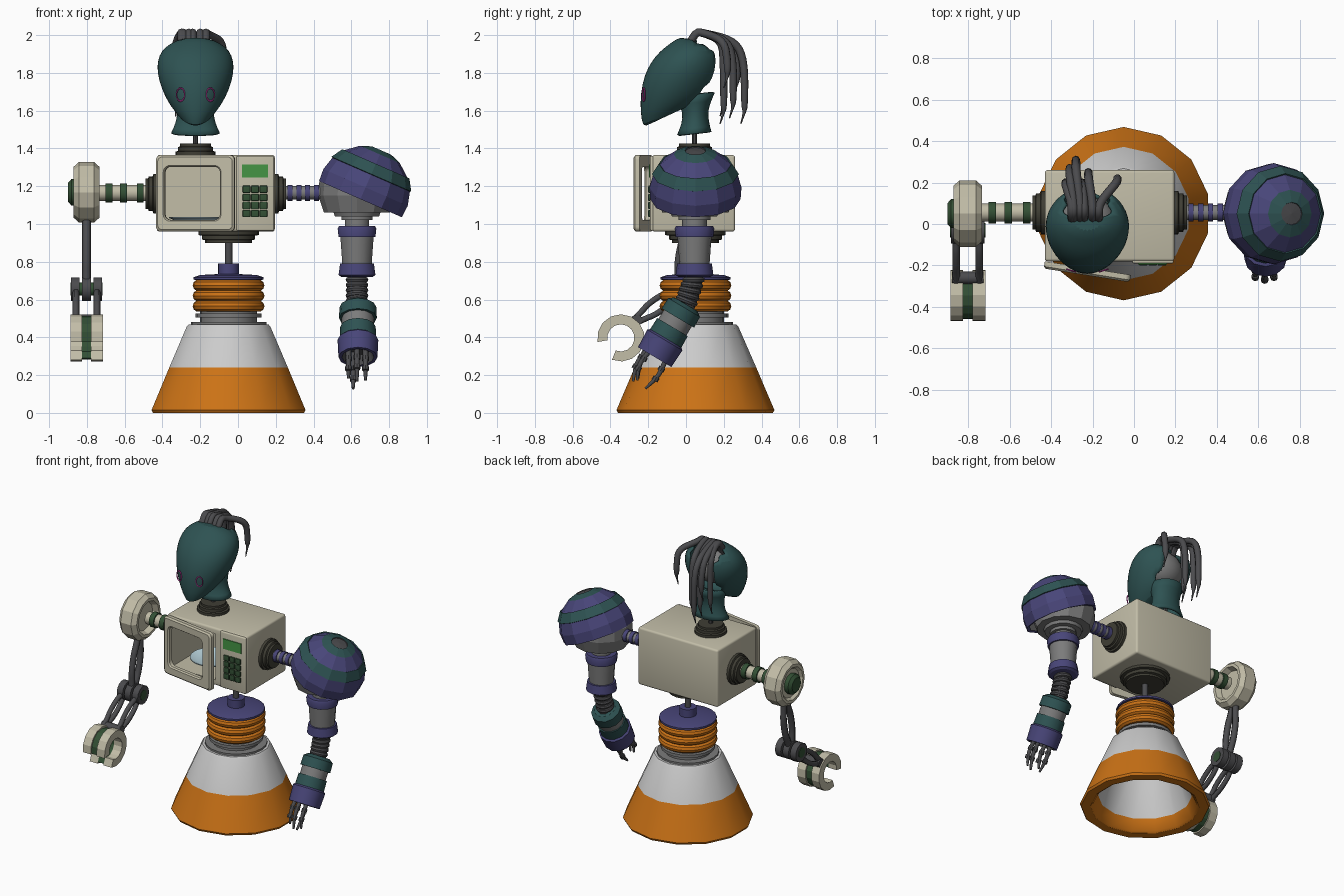
import bpy, bmesh
from math import sin, cos, pi, radians, tau
from mathutils import Vector, Matrix

if "Cube" in bpy.data.objects:
    bpy.data.objects.remove(bpy.data.objects["Cube"])

def M(name, *c):
    m = bpy.data.materials.new(name)
    m.diffuse_color = (*c, 1)
    m.use_nodes = True
    m.node_tree.nodes["Principled BSDF"].inputs["Base Color"].default_value = m.diffuse_color
    return m

CREAM, ORANGE = M("cream", .54, .51, .39), M("orange", .6, .17, .008)
TEAL, PURPLE = M("teal", .027, .085, .085), M("purple", .065, .06, .19)
DARK, STEEL = M("dark", .07, .07, .075), M("steel", .2, .2, .2)
OLIVE, GREEN = M("olive", .05, .048, .035), M("green", .033, .08, .035)
LCD, PINK = M("lcd", .06, .3, .06), M("pink", .6, .05, .4)
GLASS, WHITE = M("glass", .5, .68, .75), M("light_grey", .8, .8, .8)

def finish(name, bm, mats, smooth=True):
    bmesh.ops.remove_doubles(bm, verts=bm.verts, dist=1e-5)
    bmesh.ops.recalc_face_normals(bm, faces=bm.faces)
    me = bpy.data.meshes.new(name)
    bm.to_mesh(me); bm.free()
    for m in mats: me.materials.append(m)
    if smooth:
        me.shade_smooth()
        me.set_sharp_from_angle(angle=radians(32))
    ob = bpy.data.objects.new(name, me)
    bpy.context.collection.objects.link(ob)
    return ob

def skin(bm, loops, closed=True):
    """Quads between successive vertex loops; returns rows of faces."""
    rows = []
    for a, b in zip(loops, loops[1:]):
        n = len(a)
        rows.append([bm.faces.new((a[i], a[(i+1) % n], b[(i+1) % n], b[i])) for i in range(n)])
    return rows

def lathe(name, prof, n, loc, axis, mat, smooth=True):
    """Revolve (radius, height) points about an axis; mat may be one per segment."""
    bm = bmesh.new()
    q = Vector((0, 0, 1)).rotation_difference(Vector(axis))
    loops = [[bm.verts.new(Vector(loc) + q @ Vector((max(r, 1e-6)*cos(tau*i/n+pi/2), max(r, 1e-6)*sin(tau*i/n+pi/2), h)))
              for i in range(n)] for r, h in prof]
    mats = list(mat) if isinstance(mat, (list, tuple)) else [mat]
    uniq = list(dict.fromkeys(mats))
    for k, row in enumerate(skin(bm, loops)):
        for f in row: f.material_index = uniq.index(mats[min(k, len(mats)-1)])
    return finish(name, bm, uniq, smooth)

def disc(name, r, h, loc, axis, mat, n=20):
    return lathe(name, [(0, 0), (r, 0), (r, h), (0, h)], n, loc, axis, mat)

def ring(name, R, r, loc, axis, mat, n=24, k=10):
    return lathe(name, [(R+r*cos(tau*i/k), r*sin(tau*i/k)) for i in range(k+1)], n, loc, axis, mat)

def box(name, lo, hi, mat, bevel=0):
    bm = bmesh.new()
    lo, hi = Vector(lo), Vector(hi)
    bmesh.ops.create_cube(bm, size=1, matrix=Matrix.Translation((lo+hi)/2) @ Matrix.Diagonal((*(hi-lo), 1)))
    if bevel: bmesh.ops.bevel(bm, geom=bm.edges[:], offset=bevel, segments=3, profile=.5, affect='EDGES')
    return finish(name, bm, [mat])

def bake(ob):
    me = bpy.data.meshes.new_from_object(ob.evaluated_get(bpy.context.evaluated_depsgraph_get()))
    new = bpy.data.objects.new(ob.name, me)
    name = ob.name
    bpy.data.objects.remove(ob)
    bpy.context.collection.objects.link(new)
    new.name = name
    return new

def tube(name, pts, r, mat, radii=None, res=2):
    cu = bpy.data.curves.new(name, 'CURVE')
    cu.dimensions, cu.bevel_depth, cu.bevel_resolution, cu.use_fill_caps = '3D', r, res, True
    s = cu.splines.new('NURBS')
    s.points.add(len(pts)-1)
    for i, (p, c) in enumerate(zip(s.points, pts)):
        p.co = (*c, 1)
        p.radius = radii[i] if radii else 1
    s.order_u, s.use_endpoint_u, s.resolution_u = 3, True, 4
    cu.materials.append(mat)
    ob = bpy.data.objects.new(name, cu)
    bpy.context.collection.objects.link(ob)
    return bake(ob)

UP, DOWN, PX, NX = (0, 0, 1), (0, 0, -1), (1, 0, 0), (-1, 0, 0)
BX, BY = -.05, .05

# hollow skirt base and waist stack
lathe("skirt_base", [(0, .44), (.19, .44), (.3, .08), (.335, .01), (.35, 0), (.41, 0), (.418, .015), (.322, .24),
      (.228, .455), (.218, .467), (0, .467)], 14, (BX, BY, 0), UP, [WHITE]*2+[ORANGE]*5+[WHITE]*3)
lathe("waist_plates", [(0, .46), (.2, .46), (.2, .48), (.15, .48), (.15, .505), (.175, .505), (.175, .525), (.15, .525),
      (.15, .7), (0, .7)], 20, (BX, BY, 0), UP, STEEL)
for i in range(3): ring("waist_ring", .16, .03, (BX, BY, .565+.055*i), UP, ORANGE)
lathe("waist_cap", [(0, .7), (.185, .705), (.185, .718), (.15, .73), (.055, .735), (.055, .79), (0, .79)],
      20, (BX, BY, 0), UP, PURPLE)
disc("waist_rod", .02, .14, (BX, BY, .78), UP, DARK, 12)

# oven torso with cavity, panel and open door
body = box("oven_body", (-.43, -.18, .96), (.195, .26, 1.365), CREAM, .014)
cutter = box("cavity_cutter", (-.395, -.4, 1.0), (-.05, .21, 1.325), CREAM)
mod = body.modifiers.new("cavity", 'BOOLEAN')
mod.object, mod.operation, mod.solver = cutter, 'DIFFERENCE', 'EXACT'
bake(body)
bpy.data.objects.remove(cutter)
box("control_panel", (-.008, -.19, .964), (.191, -.17, 1.361), CREAM, .008)
box("display", (.02, -.196, 1.245), (.16, -.18, 1.315), LCD)
for i in range(3):
    for j in range(4):
        x, z = .045+.045*i, 1.055+.043*j
        box("button", (x-.02, -.2, z-.019), (x+.02, -.18, z+.019), GREEN, .004)
lathe("turntable", [(0, 0), (.1, 0), (.145, .02), (.145, .026), (.1, .01), (0, .01)], 24, (-.22, .03, 1.012), UP, GLASS)

def rrect(x0, x1, z0, z1, c, y):
    return [Vector((cx+c*cos(a+k*pi/8), y, cz+c*sin(a+k*pi/8)))
            for cx, cz, a in ((x1-c, z1-c, 0), (x0+c, z1-c, pi/2), (x0+c, z0+c, pi), (x1-c, z0+c, 1.5*pi)) for k in range(5)]
bm = bmesh.new()
frame = [(0, .42, .96, 1.365, .025, 0), (0, .42, .96, 1.365, .025, -.025), (.01, .41, .97, 1.355, .025, -.035),
         (.04, .35, 1.015, 1.31, .035, -.035), (.047, .343, 1.022, 1.303, .03, -.025), (.047, .343, 1.022, 1.303, .03, 0)]
R = Matrix.Translation((-.43, -.18, 0)) @ Matrix.Rotation(radians(-9), 4, 'Z')
loops = [[bm.verts.new(R @ p) for p in rrect(*f)] for f in frame]
skin(bm, loops + [loops[0]])
finish("oven_door", bm, [CREAM])

# dark collars where limbs meet the torso
for nm, loc, ax, r in (("neck_collar", (-.225, .045, 1.365), UP, .105), ("waist_collar", (BX, BY, .96), DOWN, .16),
                       ("right_collar", (.195, .055, 1.16), PX, .105), ("left_collar", (-.43, .055, 1.16), NX, .105)):
    lathe(nm, [(0, 0), (r, 0), (r, .018), (r*.88, .022), (r*.88, .042), (r*.78, .046), (r*.78, .06), (0, .06)], 20, loc, ax, OLIVE)
disc("neck_rod", .014, .2, (-.225, .045, 1.41), UP, DARK, 10)

# head shell lofted from tilted rings: (front y, z, back y, z, half width)
def loft(name, rings, opening=False):
    bm, n, loops = bmesh.new(), 24, []
    for yf, zf, yb, zb, w in rings:
        loop = []
        for i in range(n):
            a = tau*i/n
            t = .5+.5*sin(a)
            loop.append(bm.verts.new((-.225+w*cos(a), yf+(yb-yf)*t, zf+(zb-zf)*t)))
        loops.append(loop)
    skin(bm, loops)
    if opening:
        bm.faces.new(loops[0])
        bm.faces.new(loops[-1])
        bmesh.ops.delete(bm, geom=[f for f in bm.faces if (c := f.calc_center_median()).y > .045
                         and abs(c.x+.225) < .115 and c.z > 1.68], context='FACES')
    ob = finish(name, bm, [TEAL])
    ob.data.shade_smooth()
    ob.modifiers.new("round", 'SUBSURF').levels = 1
    ob.modifiers["round"].render_levels = 1
    s = ob.modifiers.new("shell", 'SOLIDIFY')
    s.thickness = .014
    return bake(ob)
loft("head_shell", [(-.2, 1.525, .06, 1.65, .06), (-.23, 1.51, .08, 1.65, .085), (-.243, 1.59, .115, 1.68, .14),
     (-.243, 1.69, .15, 1.74, .182), (-.222, 1.79, .18, 1.81, .205), (-.185, 1.86, .182, 1.87, .203),
     (-.14, 1.915, .172, 1.92, .182), (-.075, 1.963, .13, 1.95, .135), (-.03, 1.993, .06, 1.972, .07)], True)
loft("neck_shell", [(-.035, 1.466, .122, 1.484, .118), (-.01, 1.525, .107, 1.54, .09), (0, 1.59, .1, 1.61, .08),
     (-.04, 1.68, .14, 1.7, .1)])
bm = bmesh.new()
bmesh.ops.create_uvsphere(bm, u_segments=16, v_segments=10, radius=1,
                          matrix=Matrix.Translation((-.225, .02, 1.83)) @ Matrix.Diagonal((.14, .11, .12, 1)))
finish("head_core", bm, [STEEL])
for s in (-1, 1):
    e = ring("eye_ring", .03, .004, (0, 0, 0), (0, -1, 0), PINK, 20, 6)
    e.scale = (.75, 1, 1.15)
    e.location = (-.225+s*.079, -.224, 1.685)
    e.rotation_euler = (0, 0, s*.3)

# head cables: root x, tip x, reach back, tip height
for x0, x1, yb, zt in ((-.26, -.28, .31, 1.53), (-.2, -.22, .25, 1.56), (-.3, -.33, .2, 1.57),
                       (-.17, -.08, .22, 1.72), (-.24, -.25, .2, 1.53), (-.29, -.31, .27, 1.68)):
    tube("head_cable", [(x0, .0, 1.9), (x0, .04, 2.02), (x0, .1, 2.01), (x1, .65*yb+.06, 1.97), (x1, yb, 1.86),
         (x1, yb, zt+.09), (x1, yb, zt+.06), (x1, yb-.02, zt)], .021, DARK, [1, 1, 1, 1, 1, .9, .3, .15])

# right arm: striped rod, domed shoulder
AX, AY = .63, .045
disc("right_arm_rod", .036, .3, (.25, .055, 1.165), PX, STEEL, 14)
for i in range(4): disc("right_rod_band", .043, .026, (.262+.047*i, .055, 1.165), PX, PURPLE, 14)
ang = [(0, .97), (13, .975), (13, 1), (28, 1), (50, 1.0), (50, 1.03), (66, 1.03), (66, 1), (84, 1), (100, .99), (100, .9), (60, .9)]
lathe("shoulder_dome", [(.245*k*sin(radians(a)), .245*k*cos(radians(a))) for a, k in ang], 12, (.665, .05, 1.17),
      (.4, 0, .917), [DARK, DARK, TEAL, PURPLE, TEAL, TEAL, TEAL, PURPLE, PURPLE, PURPLE, STEEL], False)
lathe("shoulder_ball", [(0, .2), (.12, .16), (.2, .05), (.205, -.02), (.175, -.11), (0, -.11)], 12, (.63, .05, 1.17), UP, STEEL, False)
lathe("upper_arm", [(0, 1.07), (.13, 1.07), (.12, 1.04), (.085, 1.04), (.085, 1.02), (.065, 1.02), (.065, .99), (.098, .99), (.105, .975),
      (.1, .93), (.09, .93), (.08, .79), (.092, .79), (.1, .73), (.085, .72), (0, .72)], 14, (AX, AY, 0), UP,
      [STEEL]*6+[PURPLE]*4+[STEEL]+[PURPLE]*4)
tube("elbow_core", [(AX, AY, .74), (AX, .04, .66), (AX+.005, 0, .56)], .045, DARK)
for i in range(5):
    ring("elbow_bellow", .044, .016, (AX, .04-.009*i, .705-.028*i), (0, .1*i, 1), DARK, 16, 8)

# right forearm and four fingers
d, u = Vector((0, -.51, -.86)), Vector((0, -.86, .51))
lathe("forearm", [(0, 0), (.07, 0), (.098, .02), (.1, .085), (.086, .085), (.086, .14), (.094, .14), (.096, .21), (.108, .22),
      (.103, .325), (.085, .325), (.07, .27), (0, .27)], 12, (.635, 0, .575), d,
      [TEAL]*4+[STEEL]+[TEAL]*2+[PURPLE]*3+[DARK]*2)
for ox, ou, L in ((-.045, .03, .14), (0, .045, .165), (.045, .03, .15), (-.02, -.05, .165)):
    p = Vector((.63, -.165, .295)) + u*ou + Vector((ox, 0, 0))
    out = u*(.02 if ou > 0 else -.015)
    tube("finger", [p-d*.06, p+d*.03+out, p+d*L*.6+out, p+d*L*1.02-out*.6], .015, DARK, [1, 1, .9, .5], 1)
    for t in (.025, .085): disc("knuckle", .018, .024, p+d*t+out*.8, d, DARK, 8)

# left arm: banded rod and wheel shoulder
LX = -.802
disc("left_arm_rod", .043, .3, (-.44, .055, 1.165), NX, CREAM, 14)
for x in (-.5, -.588, -.665): disc("left_rod_band", .052, .036, (x, .055, 1.165), NX, GREEN, 14)
lathe("shoulder_wheel", [(0, -.03), (.1, -.03), (.115, -.068), (.135, -.068), (.16, -.04), (.16, .04), (.135, .068), (.115, .068),
      (.1, .05), (0, .05)], 12, (LX, .05, 1.168), NX, CREAM, False)
lathe("wheel_cap", [(0, .03), (.07, .03), (.07, .08), (.05, .098), (0, .098)], 12, (LX, .05, 1.168), NX, GREEN)

def loop_link(name, x, a, b, bow, r):
    """Pair of bowed bars between two (y, z) points."""
    a, b = Vector(a), Vector(b)
    side = Vector((-(b-a).y, (b-a).x)).normalized()
    for s in (-1, 1):
        pts = [a+(b-a)*t+side*s*w for t, w in ((0, .012), (.2, bow*.6), (.35, bow), (.65, bow), (.8, bow*.6), (1, .012))]
        tube(name, [(x, p.x, p.y) for p in pts], r, DARK, None, 1)

# left linkage: upper link, elbow hinge, forearm links
E, W = (-.03, .655), (-.27, .485)
loop_link("upper_link", LX, (.045, 1.04), E, .04, .023)
disc("elbow_pin", .035, .17, (LX-.085, *E), PX, GREEN, 14)
for x, w in ((-.883, .045), (-.825, .046), (-.765, .045)):
    disc("elbow_hinge", .064, w, (x, *E), PX, DARK, 14)
for x in (-.858, -.746): loop_link("fore_link", x, E, W, .034, .018)
disc("wrist_pin", .03, .15, (LX-.075, -.26, .49), PX, DARK, 12)

# C-shaped gripper in three slices
def claw(name, x0, x1, ro, ri, mat):
    bm, n = bmesh.new(), 12
    loops = []
    for i in range(n+1):
        a = radians(248 + (360-58)*i/n)
        loops.append([bm.verts.new((x, -.345+r*cos(a), .397+r*sin(a))) for x, r in ((x0, ri), (x1, ri), (x1, ro), (x0, ro))])
    skin(bm, loops)
    bm.faces.new(loops[0]); bm.faces.new(loops[-1])
    finish(name, bm, [mat], False)
claw("claw_left", -.886, -.825, .125, .072, CREAM)
claw("claw_middle", -.825, -.779, .115, .078, GREEN)
claw("claw_right", -.779, -.716, .125, .072, CREAM)
